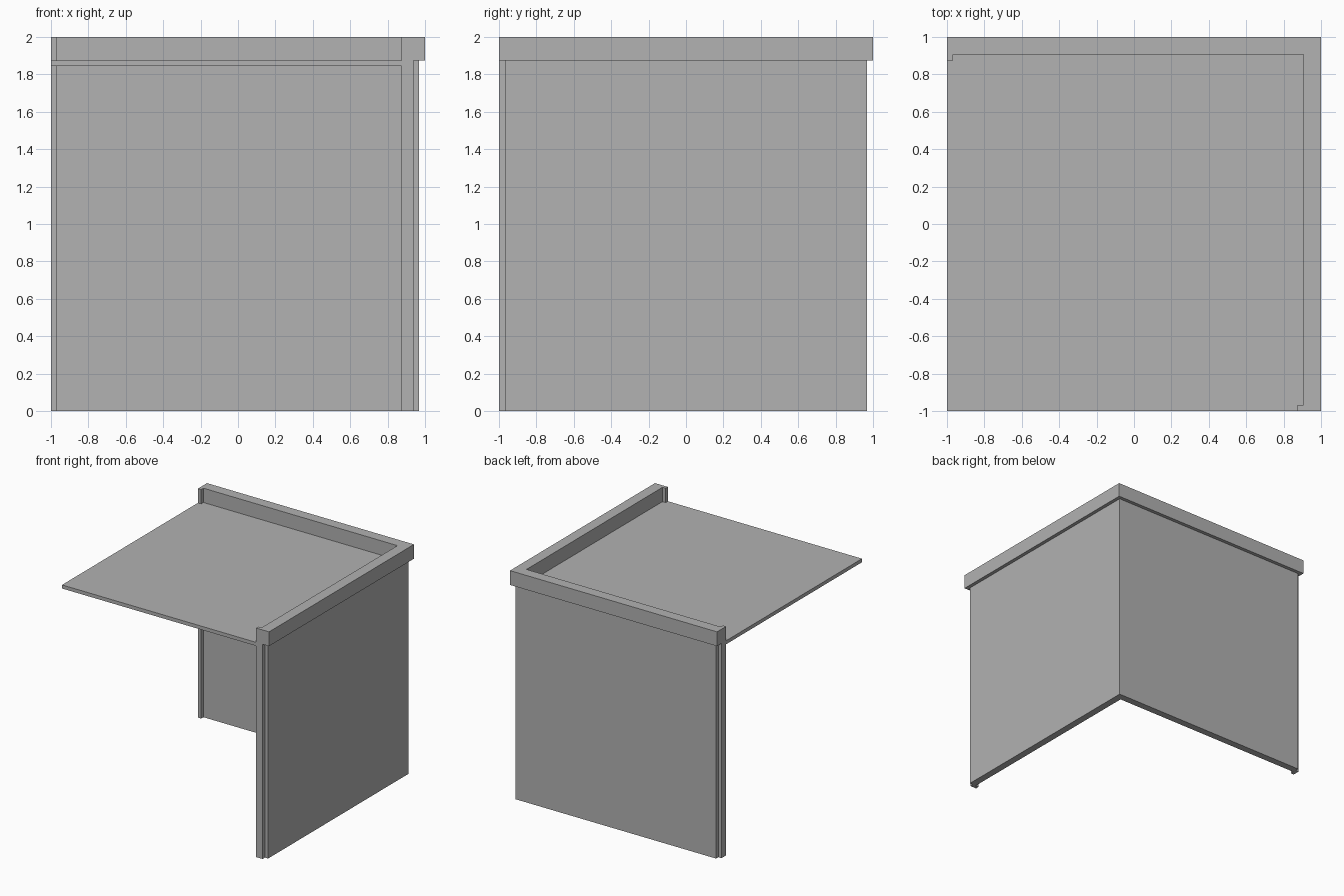
import bpy
import bmesh

cube = bpy.data.objects.get("Cube")
if cube:
    bpy.data.objects.remove(cube, do_unlink=True)

GREY = (0.445, 0.445, 0.445, 1)
grey = bpy.data.materials.new("plain grey")
grey.use_nodes = True
grey.diffuse_color = GREY
grey.node_tree.nodes["Principled BSDF"].inputs["Base Color"].default_value = GREY

# All parts share one module: every ledge is a multiple of it
U = 1 / 32
POST_IN = 1 - 4 * U      # inner face of the end posts
WALL_IN = 1 - 3 * U      # inner face of the walls
POST_OUT = 1 - 2 * U     # outer face of the end posts
WALL_OUT = 1 - U         # outer face of the walls, also depth of the end posts
LEDGE = 2 - 4 * U        # height where the parapet starts


def mirrored(half):
    """Close a half outline by mirroring it across the x = y diagonal."""
    return half + [(y, x) for x, y in reversed(half) if x != y]


def slab(name, outline, bottom, top):
    """Extrude a flat outline from bottom to top."""
    bm = bmesh.new()
    face = bm.faces.new([bm.verts.new((x, y, bottom)) for x, y in outline])
    result = bmesh.ops.extrude_face_region(bm, geom=[face], use_keep_orig=True)
    verts = [v for v in result["geom"] if isinstance(v, bmesh.types.BMVert)]
    bmesh.ops.translate(bm, verts=verts, vec=(0, 0, top - bottom))
    bmesh.ops.recalc_face_normals(bm, faces=bm.faces)
    mesh = bpy.data.meshes.new(name)
    bm.to_mesh(mesh)
    bm.free()
    mesh.materials.append(grey)
    obj = bpy.data.objects.new(name, mesh)
    bpy.context.collection.objects.link(obj)
    return obj


# Inner edge of one wall, from the corner out to its end post
inner = [(WALL_IN, WALL_IN), (WALL_IN, -WALL_OUT),
         (POST_IN, -WALL_OUT), (POST_IN, -1)]


def corner_band(outer):
    """L-shaped outline: shared inner edge plus a given outer edge."""
    half = inner + outer
    other = [(y, x) for x, y in reversed(half)]
    return half + other[1:-1]


# Two walls meeting at the corner, with rebated end posts
slab("corner_walls",
     corner_band([(POST_OUT, -1), (POST_OUT, -WALL_OUT),
                  (WALL_OUT, -WALL_OUT), (WALL_OUT, WALL_OUT)]), 0, LEDGE)

# Overhanging parapet on top of the walls
slab("parapet", corner_band([(1, -1), (1, 1)]), LEDGE, 2)

# Thin roof deck fitted against the walls
slab("roof_deck", mirrored(inner + [(-1, -1)]), LEDGE - U, LEDGE)
